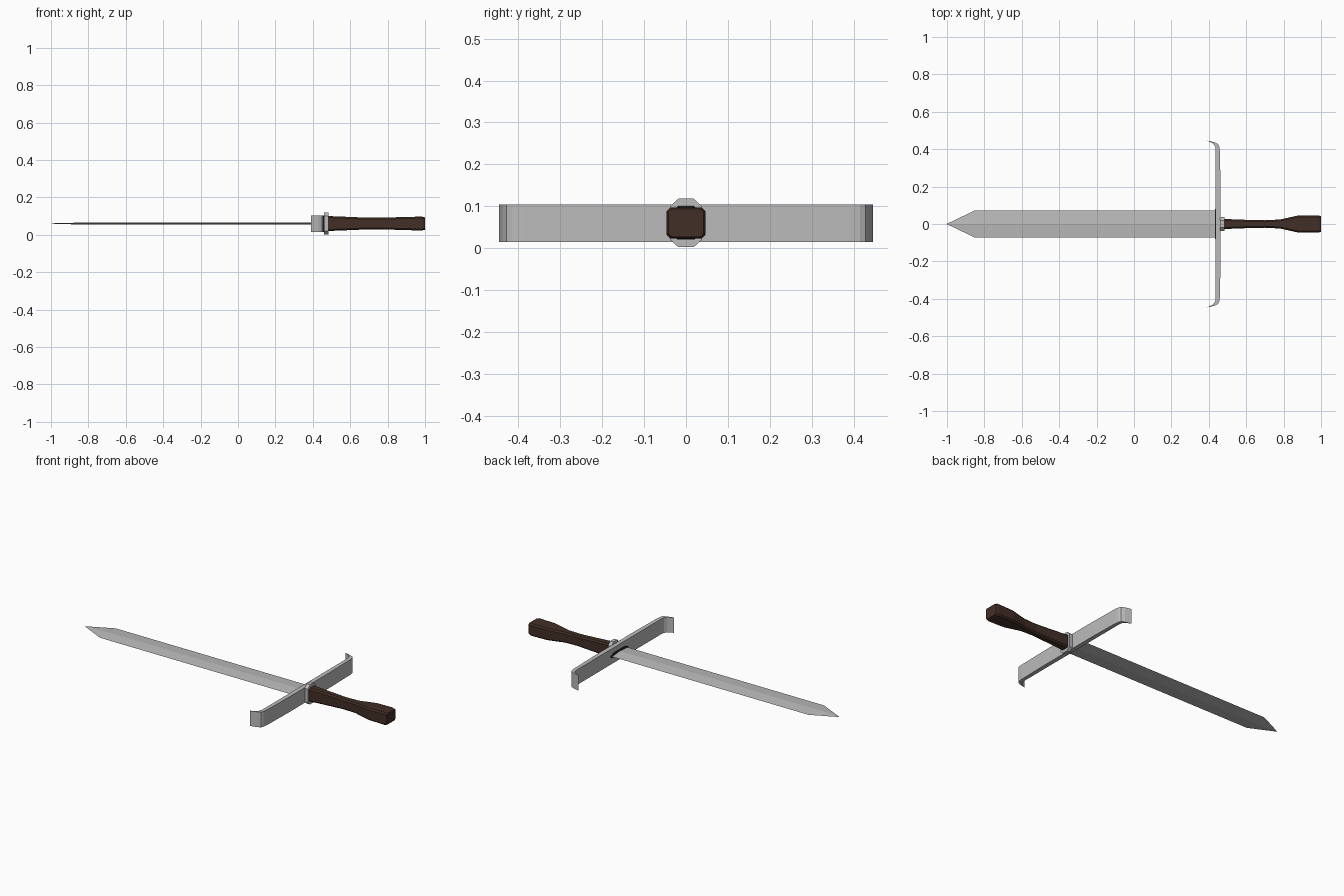
import bpy, bmesh

cube = bpy.data.objects.get("Cube")
if cube:
    bpy.data.objects.remove(cube, do_unlink=True)

MID = 0.06  # height of the sword's long axis


def material(name, color):
    m = bpy.data.materials.new(name)
    m.use_nodes = True
    m.diffuse_color = (*color, 1)
    m.node_tree.nodes["Principled BSDF"].inputs["Base Color"].default_value = (*color, 1)
    return m


steel = material("steel grey", (0.5, 0.5, 0.5))
wood = material("dark brown wood", (0.055, 0.028, 0.02))
dark = material("dark slot", (0.02, 0.018, 0.017))


def loft(name, rings, mat):
    """Skin a closed body through rings that share a point count."""
    bm = bmesh.new()
    loops = [[bm.verts.new(p) for p in ring] for ring in rings]
    for a, b in zip(loops, loops[1:]):
        for i in range(len(a)):
            j = (i + 1) % len(a)
            bm.faces.new((a[i], a[j], b[j], b[i]))
    bm.faces.new(loops[0])
    bm.faces.new(loops[-1])
    bmesh.ops.remove_doubles(bm, verts=bm.verts, dist=0.0001)
    bmesh.ops.recalc_face_normals(bm, faces=bm.faces)
    mesh = bpy.data.meshes.new(name)
    bm.to_mesh(mesh)
    bm.free()
    mesh.materials.append(mat)
    obj = bpy.data.objects.new(name, mesh)
    bpy.context.collection.objects.link(obj)
    return obj


def octagon(x, hy, hz, cy, cz):
    """Chamfered rectangle across the long axis; cy, cz are the cut sizes."""
    q = [(hy, hz - cz), (hy - cy, hz)]
    pts = q + [(-y, z) for y, z in q[::-1]]
    pts += [(-y, -z) for y, z in pts]
    return [(x, y, MID + z) for y, z in pts]


# Blade: flat diamond section that narrows to a point
def diamond(x, hy, hz):
    return [(x, hy, MID), (x, 0, MID + hz), (x, -hy, MID), (x, 0, MID - hz)]


loft("blade", [diamond(-1, 0.001, 0.001), diamond(-0.85, 0.073, 0.005),
               diamond(0.45, 0.073, 0.006)], steel)

# Crossguard: flat bar whose ends curl toward the blade (y, inner x, outer x)
half = [(0, 0.437, 0.463), (0.2, 0.437, 0.463), (0.39, 0.437, 0.459),
        (0.415, 0.434, 0.456), (0.428, 0.425, 0.449),
        (0.437, 0.41, 0.43), (0.446, 0.39, 0.393)]
stations = [(-y, a, b) for y, a, b in half[:0:-1]] + half
LOW, HIGH = MID - 0.046, MID + 0.044
loft("crossguard", [[(a, y, LOW), (b, y, LOW), (b, y, HIGH), (a, y, HIGH)]
                    for y, a, b in stations], steel)

# Dark slot where the blade enters the guard
loft("blade_slot", [octagon(x, 0.08, 0.014, 0.03, 0.01) for x in (0.432, 0.438)], dark)

# Collar between guard and grip
loft("collar", [octagon(x, 0.038, 0.058, 0.02, 0.018) for x in (0.461, 0.483)], steel)

# Grip: narrow waist, then a wide squared butt (x, half width, half height)
grip = [(0.48, 0.027, 0.04), (0.58, 0.023, 0.036), (0.7, 0.02, 0.031),
        (0.78, 0.024, 0.031), (0.88, 0.046, 0.035), (0.985, 0.046, 0.037),
        (1.0, 0.042, 0.033)]
loft("grip", [octagon(x, y, z, 0.008, 0.008) for x, y, z in grip], wood)
